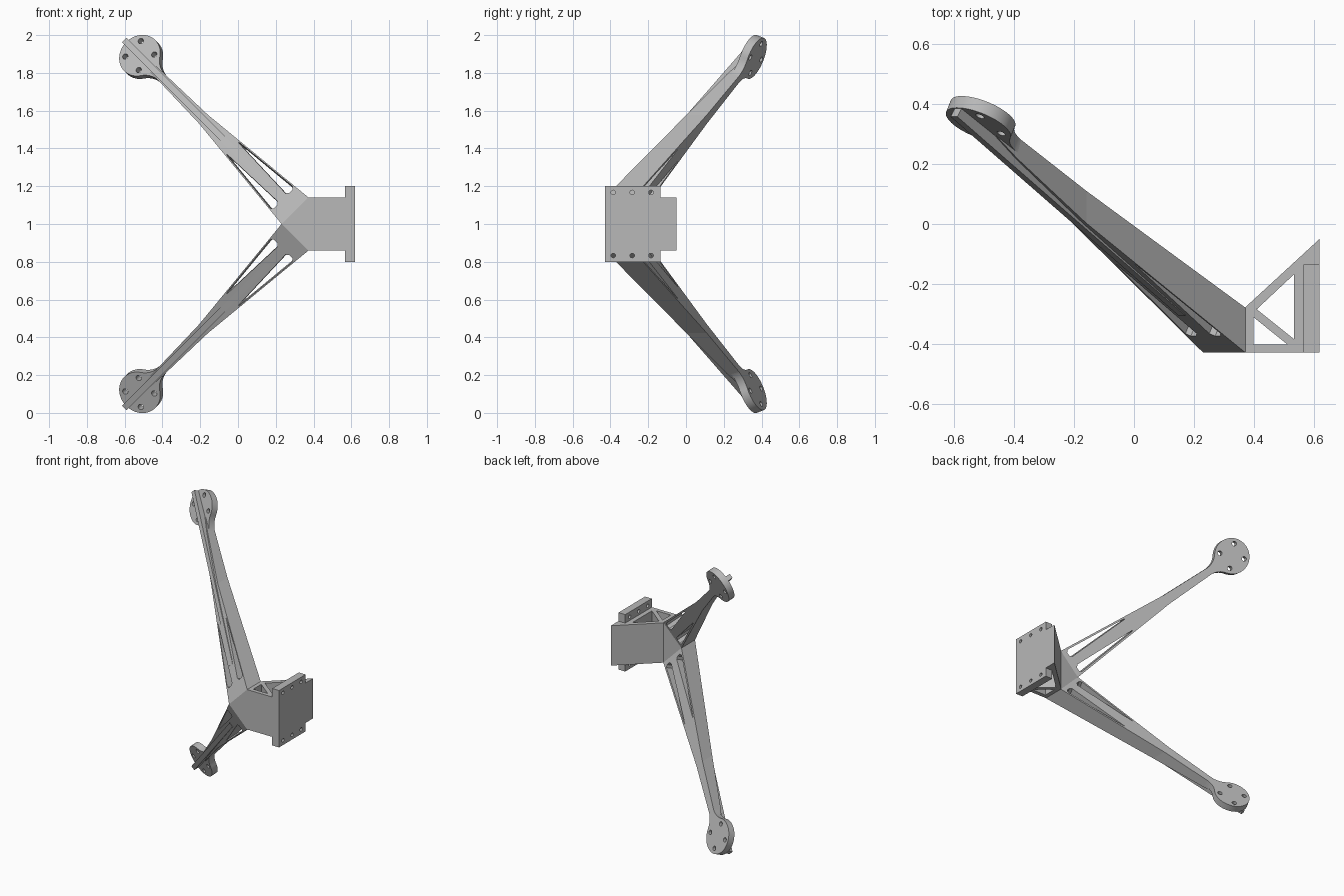
import bpy, bmesh, math
from mathutils import Matrix, Vector

cube = bpy.data.objects.get("Cube")
if cube:
    bpy.data.objects.remove(cube)

grey = bpy.data.materials.new("light grey")
grey.use_nodes = True
grey.diffuse_color = (0.48, 0.48, 0.48, 1)
grey.node_tree.nodes["Principled BSDF"].inputs["Base Color"].default_value = (0.48, 0.48, 0.48, 1)


def loft(name, rings, matrix=Matrix()):
    """Closed solid through a list of rings with equal point counts."""
    bm = bmesh.new()
    loops = [[bm.verts.new(matrix @ Vector(p)) for p in ring] for ring in rings]
    n = len(loops[0])
    for a, b in zip(loops, loops[1:]):
        for i in range(n):
            bm.faces.new((a[i], a[(i + 1) % n], b[(i + 1) % n], b[i]))
    bm.faces.new(loops[0])
    bm.faces.new(loops[-1])
    bmesh.ops.recalc_face_normals(bm, faces=bm.faces)
    mesh = bpy.data.meshes.new(name)
    bm.to_mesh(mesh)
    bm.free()
    mesh.materials.append(grey)
    obj = bpy.data.objects.new(name, mesh)
    bpy.context.collection.objects.link(obj)
    return obj


def prism(name, outline, low, high, matrix=Matrix()):
    return loft(name, [[(x, y, h) for x, y in outline] for h in (low, high)], matrix)


def circle(cx, cy, r, n=20):
    return [(cx + r * math.cos(math.tau * i / n), cy + r * math.sin(math.tau * i / n)) for i in range(n)]


def cut(obj, cutters):
    """Subtract the cutters, bake the result and remove them."""
    for c in cutters:
        c.hide_render = True
        mod = obj.modifiers.new("cut", "BOOLEAN")
        mod.operation, mod.solver, mod.object = "DIFFERENCE", "EXACT", c
    graph = bpy.context.evaluated_depsgraph_get()
    mesh = bpy.data.meshes.new_from_object(obj.evaluated_get(graph))
    obj.modifiers.clear()
    obj.data = mesh
    for c in cutters:
        bpy.data.objects.remove(c)


def smooth(obj):
    bpy.ops.object.select_all(action="DESELECT")
    obj.select_set(True)
    bpy.context.view_layer.objects.active = obj
    bpy.ops.object.shade_smooth_by_angle(angle=math.radians(30))


def frame(x, y, z, origin):
    m = Matrix((x, y, z)).transposed().to_4x4()
    m.translation = origin
    return m


# Slopes of the arm's back and front surfaces, in depth per unit of run
BACK, FRONT, DEPTH = 0.57, 0.617, 0.15
tilt = math.atan(BACK)
R, FILLET, NECK, HEAD = 0.116, 0.12, 0.024, 1.313


def head_outline():
    """Narrow strip flaring through a fillet into a round pad."""
    reach = math.sqrt((R + FILLET) ** 2 - (NECK + FILLET) ** 2)
    start = HEAD - reach
    join = math.atan2(NECK + FILLET, -reach)
    side = [(0.8, NECK)]
    for i in range(9):
        t = -math.pi / 2 + (join - math.pi / 2) * i / 8
        side.append((start + FILLET * math.cos(t), NECK + FILLET + FILLET * math.sin(t)))
    for i in range(1, 25):
        t = join * (1 - i / 24)
        side.append((HEAD + R * math.cos(t), R * math.sin(t)))
    return side + [(a, -w) for a, w in reversed(side[:-1])]


def build_arm(label, s):
    # Local axes: run outward, width across, depth to the back
    run = Vector((-1, 0, s)).normalized()
    across = Vector((1, 0, s)).normalized()
    back = Vector((0, 1, 0))
    origin = Vector((0.302, -0.28, 1 + 0.07 * s))
    body_frame = frame(run, across, back, origin)
    along = run * math.cos(tilt) + back * math.sin(tilt)
    normal = back * math.cos(tilt) - run * math.sin(tilt)
    plate_frame = frame(along, across, normal, origin)

    # Tapered beam: run, half width, set-back of its front from the rib
    rings = []
    for u, w, inset in ((0, 0.1, 0), (0.685, 0.033, 0.01), (1.0, 0.024, 0.03), (1.1, 0.021, 0.046)):
        f, b = FRONT * u - DEPTH + inset, BACK * u
        rings.append([(u, -w, f), (u, w, f), (u, w, b), (u, -w, b)])
    beam = loft(label + "_arm_beam", rings, body_frame)
    slot = ((0.03, 0.045), (0.03, 0.07), (0.045, 0.083), (0.477, 0.047), (0.477, 0.043), (0.045, 0.03))
    cut(beam, [prism("slot_cutter", [(a, w * k) for a, w in slot], -0.4, 0.2, plate_frame) for k in (-1, 1)])

    # Central rib along the front, running across the pad
    rib_side = [(0.2, 0.2 * FRONT - DEPTH), (1.278, 1.278 * FRONT - DEPTH),
                (1.248, 1.248 * FRONT - DEPTH + 0.06), (0.2, 0.2 * FRONT - DEPTH + 0.06)]
    loft(label + "_arm_rib", [[(u, w, y) for u, y in rib_side] for w in (-0.016, 0.016)], body_frame)

    # Round mounting pad with four bolt holes
    pad = prism(label + "_mounting_pad", head_outline(), -0.045, 0, plate_frame)
    holes = []
    for i in range(4):
        t = math.pi / 4 + i * math.pi / 2
        holes.append(prism("hole_cutter", circle(HEAD + 0.082 * math.cos(t), 0.082 * math.sin(t), 0.015),
                           -0.1, 0.1, plate_frame))
    cut(pad, holes)
    smooth(pad)


for label, s in (("upper", 1), ("lower", -1)):
    build_arm(label, s)

# Wedge hub joining both arms
hub_profile = [(0.232, 1.0), (0.372, 0.86), (0.372, 1.14)]
loft("hub", [[(x, y, z) for x, z in hub_profile] for y in (-0.43, -0.28)])

# Bracket with triangular lightening windows
bracket = prism("bracket", [(0.37, -0.43), (0.62, -0.43), (0.62, -0.05), (0.37, -0.28)], 0.86, 1.14)
windows = ([(0.41, -0.285), (0.535, -0.385), (0.535, -0.168)],
           [(0.4, -0.312), (0.4, -0.402), (0.512, -0.402)])
cut(bracket, [prism("window_cutter", w, 0.7, 1.3) for w in windows])

# Fixing plate with two rows of bolt holes
plate = prism("fixing_plate", [(0.567, -0.43), (0.62, -0.43), (0.62, -0.135), (0.567, -0.135)], 0.8, 1.2)
x_frame = frame(Vector((0, 1, 0)), Vector((0, 0, 1)), Vector((1, 0, 0)), Vector())
cut(plate, [prism("bolt_cutter", circle(y, z, 0.012, 16), 0.5, 0.7, x_frame)
            for y in (-0.385, -0.285, -0.185) for z in (0.833, 1.167)])
smooth(plate)
